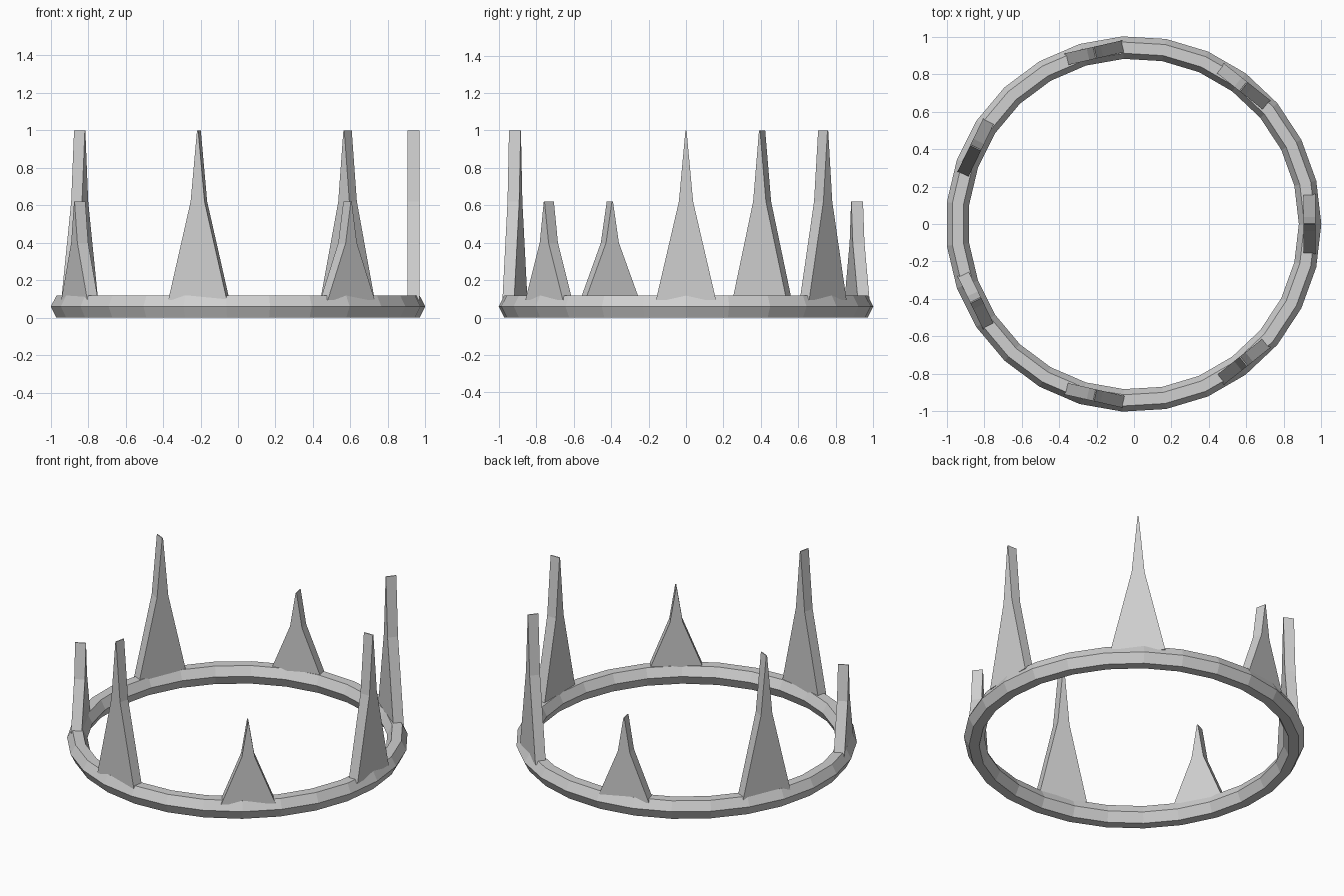
import bpy
import bmesh
from math import cos, sin, tau

if "Cube" in bpy.data.objects:
    bpy.data.objects.remove(bpy.data.objects["Cube"], do_unlink=True)

# Single plain metal colour
GREY = (0.63, 0.63, 0.63, 1.0)
metal = bpy.data.materials.new("pale grey metal")
metal.use_nodes = True
metal.diffuse_color = GREY
metal.node_tree.nodes["Principled BSDF"].inputs["Base Color"].default_value = GREY

SHIFT = -0.003  # keeps the odd-sided ring centred


def make_object(name, bm):
    bmesh.ops.recalc_face_normals(bm, faces=bm.faces)
    mesh = bpy.data.meshes.new(name)
    bm.to_mesh(mesh)
    bm.free()
    mesh.materials.append(metal)
    obj = bpy.data.objects.new(name, mesh)
    bpy.context.collection.objects.link(obj)
    return obj


# Band: hexagonal section swept round a faceted circle
def make_band(sides=27):
    section = [(1.003, 0.06), (0.973, 0.117), (0.913, 0.117),
               (0.883, 0.06), (0.913, 0.0), (0.973, 0.0)]
    bm = bmesh.new()
    rings = []
    for i in range(sides):
        a = tau * i / sides
        rings.append([bm.verts.new((r * cos(a) + SHIFT, r * sin(a), z))
                      for r, z in section])
    n = len(section)
    for i, ring in enumerate(rings):
        following = rings[(i + 1) % sides]
        for j in range(n):
            k = (j + 1) % n
            bm.faces.new((ring[j], following[j], following[k], ring[k]))
    make_object("band", bm)


# Spike: concave tapered outline, extruded through the band's thickness
def make_spike(name, angle, top):
    base, half, depth, radius = 0.095, 0.16, 0.064, 0.938
    knee = base + (top - base) * 0.58
    outline = [(-half, base), (half, base), (0.038, knee),
               (0.003, top), (-0.003, top), (-0.038, knee)]
    bm = bmesh.new()
    face = bm.faces.new([bm.verts.new((-depth / 2, y, z)) for y, z in outline])
    out = bmesh.ops.extrude_face_region(bm, geom=[face])
    moved = [v for v in out["geom"] if isinstance(v, bmesh.types.BMVert)]
    bmesh.ops.translate(bm, verts=moved, vec=(depth, 0, 0))
    spike = make_object(name, bm)
    spike.location = (radius * cos(angle), radius * sin(angle), 0)
    spike.rotation_euler.z = angle


make_band()

# Seven spikes, alternating tall and short
for i in range(1, 8):
    tall = i % 2 == 1
    make_spike(f"{'tall' if tall else 'short'}_spike_{i}",
               tau * i / 7, 1.0 if tall else 0.62)
